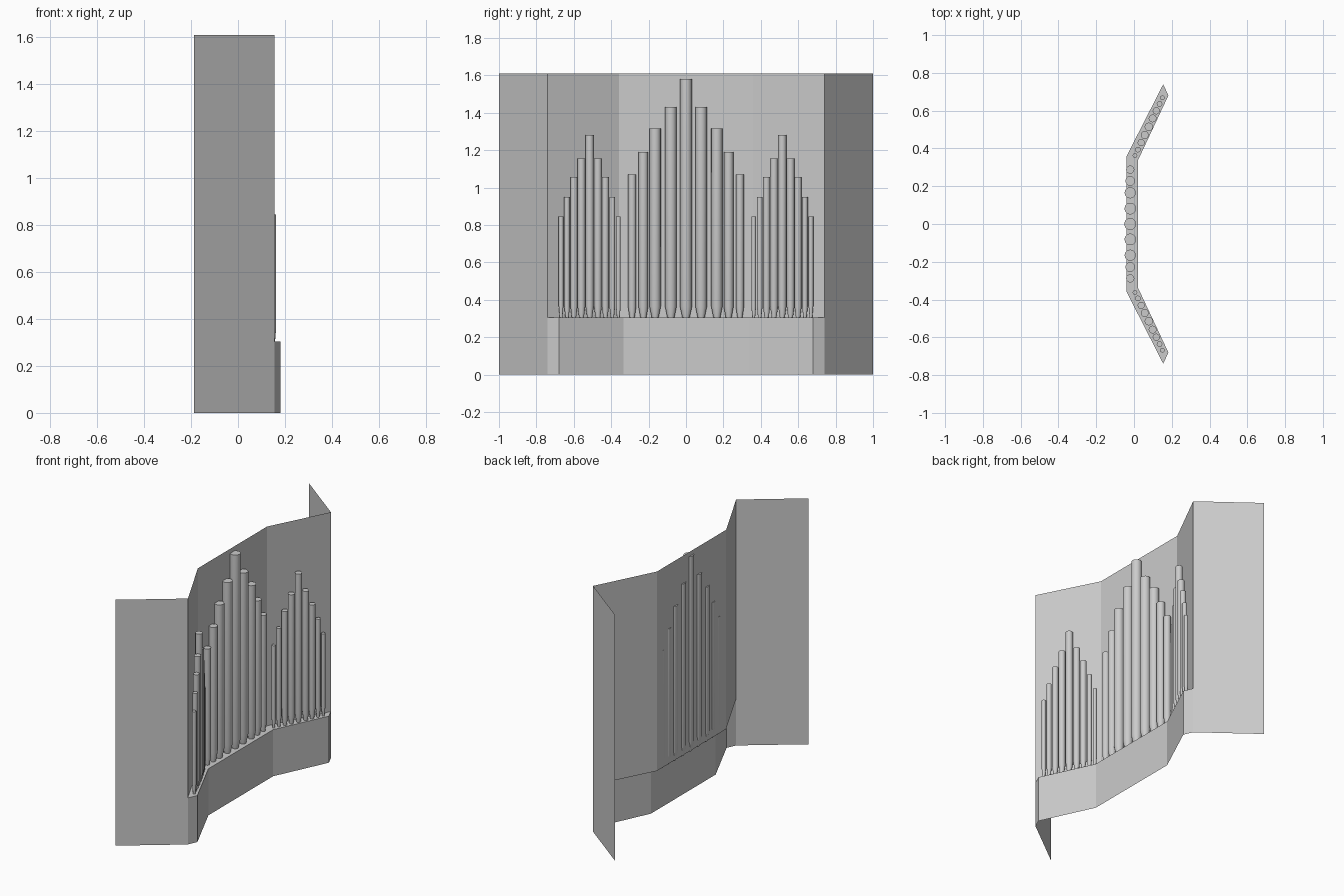
import bpy, bmesh, math

if "Cube" in bpy.data.objects:
    bpy.data.objects.remove(bpy.data.objects["Cube"])

H, LEDGE = 1.61, 0.305
back = [(0.155, -0.74), (-0.04, -0.358), (-0.04, 0.358), (0.155, 0.74)]
front = [(0.182, -0.68), (0.02, -0.335), (0.02, 0.335), (0.182, 0.68)]


def finish(name, bm):
    me = bpy.data.meshes.new(name)
    bm.to_mesh(me)
    bm.free()
    ob = bpy.data.objects.new(name, me)
    bpy.context.collection.objects.link(ob)
    return ob


def strip(name, a, za, b, zb):
    """Quad strip between two plan polylines at two heights."""
    bm = bmesh.new()
    lo = [bm.verts.new((x, y, za)) for x, y in a]
    hi = [bm.verts.new((x, y, zb)) for x, y in b]
    for i in range(len(a) - 1):
        bm.faces.new((lo[i], lo[i + 1], hi[i + 1], hi[i]))
    return finish(name, bm)


# Folded back panel, ledge and open-backed plinth with its returns
strip("back_panel", back, LEDGE, back, H)
strip("ledge", front, LEDGE, back, LEDGE)
plinth = [back[0]] + front + [back[-1]]
strip("plinth", plinth, 0, plinth, LEDGE)

# Full-height wings swept backwards
right_wing = [(-0.187, -1.0), back[0]]
left_wing = [back[-1], (-0.187, 1.0)]
strip("right_wing", right_wing, 0, right_wing, H)
strip("left_wing", left_wing, 0, left_wing, H)


def pipe(name, x, y, r, top, n=12):
    """Pipe with a tapered foot just piercing the ledge."""
    bm = bmesh.new()
    rings = []
    for rad, z in ((r * 0.55, LEDGE - 0.008), (r, LEDGE + 0.06), (r, top)):
        rings.append([bm.verts.new((x + rad * math.cos(2 * math.pi * k / n),
                                    y + rad * math.sin(2 * math.pi * k / n), z))
                      for k in range(n)])
    for a, b in zip(rings, rings[1:]):
        for k in range(n):
            j = (k + 1) % n
            bm.faces.new((a[k], a[j], b[j], b[k]))
    bm.faces.new(rings[-1])
    ob = finish(name, bm)
    bpy.ops.object.select_all(action='DESELECT')
    ob.select_set(True)
    bpy.context.view_layer.objects.active = ob
    bpy.ops.object.shade_smooth_by_angle(angle=math.radians(40))


# Central group: offset, radius, top
centre = [(0, 0.032, 1.58), (0.081, 0.031, 1.43), (0.165, 0.030, 1.315),
          (0.228, 0.026, 1.19), (0.288, 0.022, 1.07)]
for off, r, top in centre:
    for s in ((1,) if off == 0 else (1, -1)):
        pipe("centre_pipe", -0.02, s * off, r, top)

# Side groups, following the angled ledges
side = [(0, 0.022, 1.28), (0.044, 0.021, 1.155), (0.084, 0.019, 1.055),
        (0.121, 0.015, 0.95), (0.153, 0.0125, 0.845)]
for m in (1, -1):
    for off, r, top in side:
        for s in ((1,) if off == 0 else (1, -1)):
            y = 0.515 + s * off
            pipe("side_pipe", 0.005 + (y - 0.362) * 0.475, m * y, r, top)
